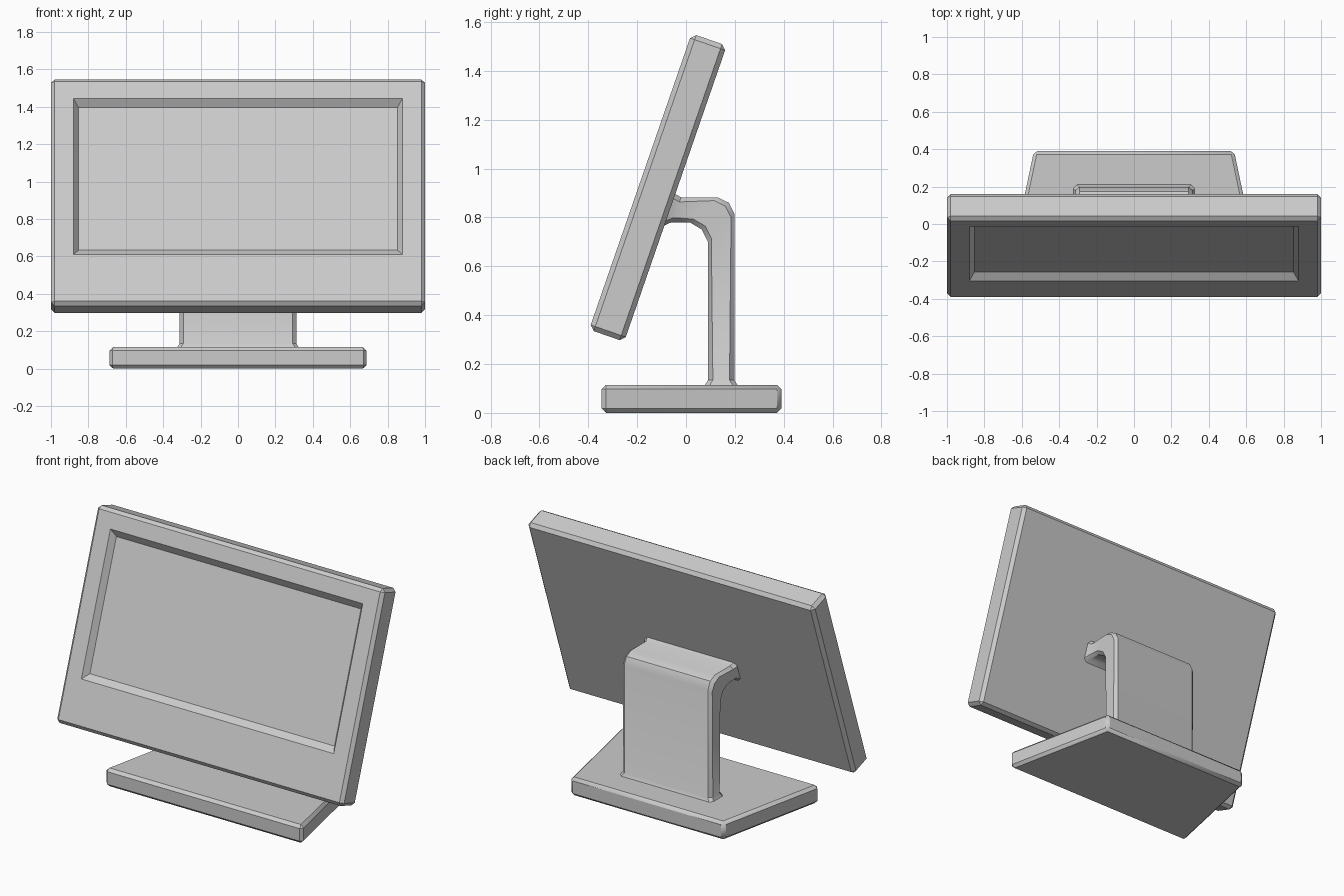
import bpy
import bmesh
from math import radians
from mathutils import Matrix, Vector

default = bpy.data.objects.get("Cube")
if default:
    bpy.data.objects.remove(default, do_unlink=True)

# Single plain material
grey = bpy.data.materials.new("light_grey")
grey.use_nodes = True
colour = (0.6, 0.6, 0.6, 1)
grey.diffuse_color = colour
grey.node_tree.nodes["Principled BSDF"].inputs["Base Color"].default_value = colour


def finish(name, bm):
    """Turn a bmesh into a shaded, coloured object."""
    bmesh.ops.recalc_face_normals(bm, faces=bm.faces)
    mesh = bpy.data.meshes.new(name)
    bm.to_mesh(mesh)
    bm.free()
    mesh.materials.append(grey)
    obj = bpy.data.objects.new(name, mesh)
    bpy.context.collection.objects.link(obj)
    bpy.ops.object.select_all(action="DESELECT")
    obj.select_set(True)
    bpy.context.view_layer.objects.active = obj
    bpy.ops.object.shade_smooth_by_angle(angle=radians(35))
    return obj


def chamfer(bm, width):
    bmesh.ops.bevel(bm, geom=bm.edges[:], offset=width, segments=1,
                    profile=0.5, affect="EDGES")


def box(size):
    bm = bmesh.new()
    bmesh.ops.create_cube(bm, size=1, matrix=Matrix.Diagonal((*size, 1)))
    return bm


# Screen panel: tilted chamfered slab with a sunken display
THICK = 0.152
bm = box((2, THICK, 1.282))
chamfer(bm, 0.02)
front = min(bm.faces, key=lambda f: f.calc_center_median().y)


def frame(face, half_width, bottom, top, depth):
    """Inset a face and move its corners to a given rectangle."""
    bmesh.ops.inset_individual(bm, faces=[face], thickness=0.02)
    for v in face.verts:
        v.co = Vector((half_width if v.co.x > 0 else -half_width,
                       depth - THICK / 2,
                       top if v.co.z > face_mid else bottom))


face_mid = 0.05
frame(front, 0.88, -0.357, 0.527, 0)
frame(front, 0.853, -0.32, 0.488, 0.036)
panel = finish("screen_panel", bm)
panel.location = (0, -0.115, 0.922)
panel.rotation_euler.x = radians(-19.1)

# Foot: chamfered plate that narrows toward the back
bm = box((2, 0.735, 0.115))
for v in bm.verts:
    v.co.x *= 0.69 if v.co.y < 0 else 0.535
chamfer(bm, 0.018)
foot = finish("foot_plate", bm)
foot.location = (0, 0.0225, 0.0575)

# Stand: chamfered band swept up and over, flared where it joins
# each station: inner (y, z), outer (y, z), half width
stations = [
    ((0.075, 0.11), (0.213, 0.11), 0.327),
    ((0.09, 0.135), (0.198, 0.135), 0.312),
    ((0.09, 0.70), (0.198, 0.815), 0.312),
    ((0.065, 0.75), (0.175, 0.86), 0.312),
    ((0.015, 0.78), (0.13, 0.882), 0.312),
    ((-0.06, 0.78), (-0.02, 0.882), 0.312),
    ((-0.10, 0.762), (-0.055, 0.902), 0.327),
]
CUT = 0.02
bm = bmesh.new()
rings = []
for inner, outer, half in stations:
    a, b = Vector((0, *inner)), Vector((0, *outer))
    step = (b - a).normalized() * CUT
    side = Vector((half, 0, 0))
    notch = Vector((half - CUT, 0, 0))
    outline = [a - notch, a + notch, a + step + side, b - step + side,
               b + notch, b - notch, b - step - side, a + step - side]
    rings.append([bm.verts.new(p) for p in outline])
for low, high in zip(rings, rings[1:]):
    for i in range(len(low)):
        j = (i + 1) % len(low)
        bm.faces.new((low[i], low[j], high[j], high[i]))
bm.faces.new(rings[0])
bm.faces.new(rings[-1])
finish("stand_neck", bm)
